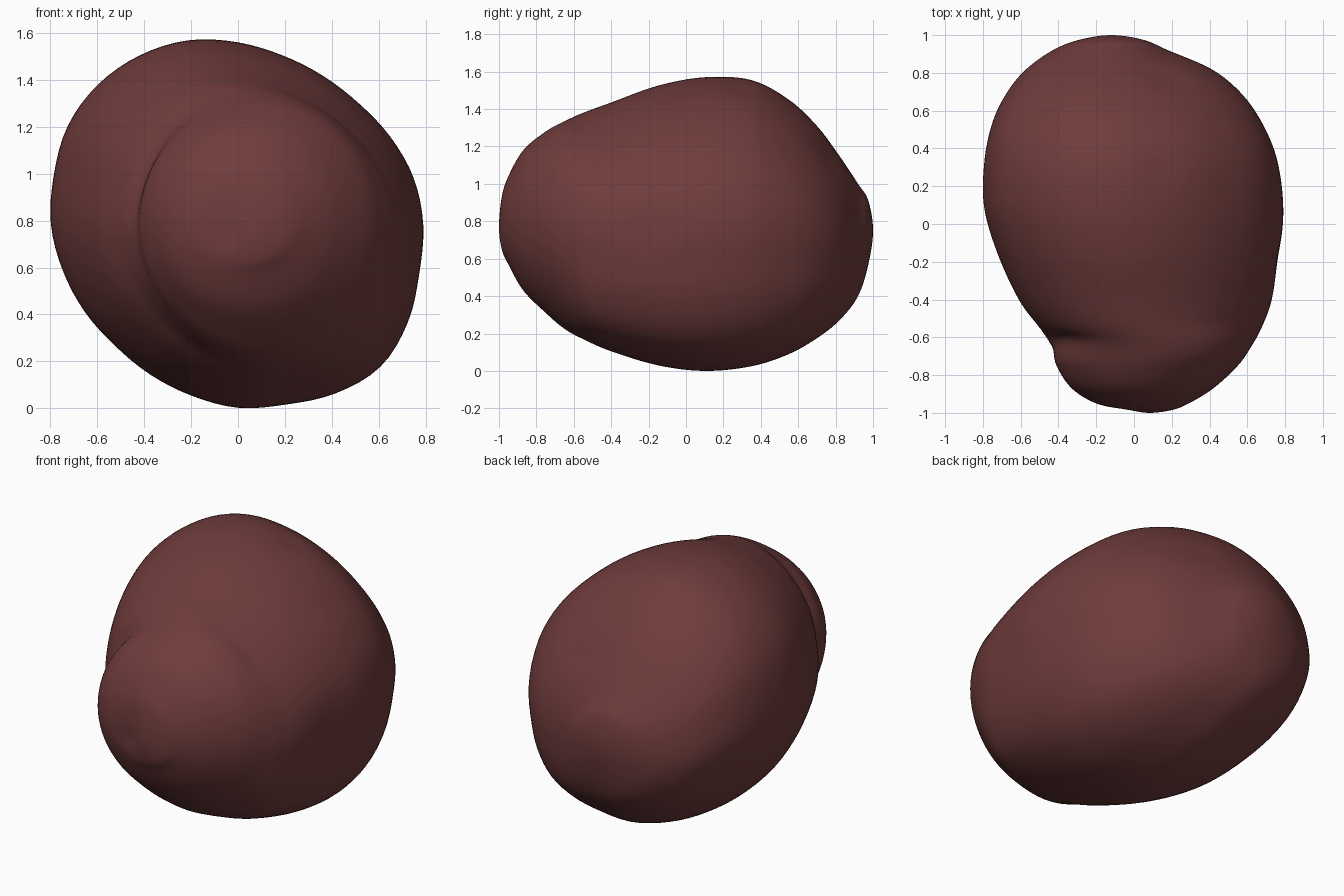
import bpy, bmesh, math
from mathutils import Vector

if "Cube" in bpy.data.objects:
    bpy.data.objects.remove(bpy.data.objects["Cube"])

# Cross-sections along the body: y, left x, right x, bottom z, top z
RINGS = [
    (-1.0, .08, .08, .77, .77),
    (-.985, -.04, .2, .65, .93),
    (-.95, -.2, .29, .57, 1.04),
    (-.87, -.33, .42, .43, 1.18),
    (-.75, -.41, .55, .31, 1.28),
    (-.65, -.435, .62, .225, 1.335),
    (-.55, -.50, .675, .17, 1.38),
    (-.4, -.61, .73, .105, 1.435),
    (-.15, -.725, .775, .03, 1.525),
    (.1, -.795, .79, 0, 1.57),
    (.35, -.79, .755, .025, 1.555),
    (.55, -.745, .67, .09, 1.45),
    (.7, -.67, .56, .175, 1.31),
    (.82, -.57, .41, .27, 1.15),
    (.92, -.43, .18, .40, 1.0),
    (.975, -.29, .05, .57, .91),
    (1.0, -.12, -.12, .75, .75),
]
# Radii of the fullest section, every 15 degrees from +x towards +z
RADII = [.79, .775, .75, .73, .73, .745, .775, .81, .83, .84, .835, .81,
         .795, .77, .75, .735, .74, .755, .78, .793, .83, .857, .835, .80]
STEPS, SIDES = 6, 96


def spline(a, b, c, d, t):
    return .5 * (2*b + (c-a)*t + (2*a-5*b+4*c-d)*t*t + (3*b-a-3*c+d)*t**3)


def smooth(lo, hi, v):
    t = max(0, min(1, (v-lo) / (hi-lo)))
    return t*t*(3-2*t)


def section(blend):
    """Unit-box outline, from a circle (0) to the lopsided body section (1)."""
    pts = []
    for i in range(SIDES):
        u = i * 24 / SIDES
        k = int(u)
        r = spline(*[RADII[(k+j) % 24] for j in (-1, 0, 1, 2)], u-k)
        r = .79 + (r-.79) * blend
        a = 2*math.pi*i/SIDES
        pts.append((r*math.cos(a), r*math.sin(a)))
    lo = [min(p[j] for p in pts) for j in (0, 1)]
    hi = [max(p[j] for p in pts) for j in (0, 1)]
    return [[(p[j]-lo[j]) / (hi[j]-lo[j]) for j in (0, 1)] for p in pts]


def ring(i):
    # Mirror past the ends so that the tips come out round
    if 0 <= i < len(RINGS):
        return RINGS[i]
    y, x0, x1, z0, z1 = RINGS[1 if i < 0 else -2]
    return (y, x1, x0, z1, z0)


# Lofted lump
bm = bmesh.new()
loops = []
for k in range(len(RINGS)-1):
    for s in range(STEPS):
        if k == 0 and s == 0:
            continue
        y, x0, x1, z0, z1 = [spline(*v, s/STEPS) for v in
                             zip(ring(k-1), ring(k), ring(k+1), ring(k+2))]
        full = smooth(-.72, -.5, y) * (1 - .4*smooth(.6, 1, y))
        loops.append([bm.verts.new((x0+(x1-x0)*u, y, z0+(z1-z0)*v))
                      for u, v in section(full)])
for a, b in zip(loops, loops[1:]):
    for i in range(SIDES):
        j = (i+1) % SIDES
        bm.faces.new((a[i], a[j], b[j], b[i]))
for row, loop in ((RINGS[0], loops[0]), (RINGS[-1], loops[-1])):
    tip = bm.verts.new((row[1], row[0], row[3]))
    for i in range(SIDES):
        bm.faces.new((tip, loop[i], loop[(i+1) % SIDES]))
bmesh.ops.recalc_face_normals(bm, faces=bm.faces)
bm.normal_update()

# Crease behind the front bulge (upper left) and shallow dimples
DIMPLES = [((.15, .3, 1.53), .09, .012), ((-.05, -.97, .75), .07, .008),
           ((.77, -.2, .75), .13, .010), ((.2, .8, 1.17), .12, .012)]
moves = []
for v in bm.verts:
    a = math.atan2(v.co.z-.78, v.co.x)
    d = .03 * math.exp(-((v.co.y+.62)/.045)**2 - ((a-2.5)/.5)**2)
    for c, r, depth in DIMPLES:
        d += depth * math.exp(-((v.co-Vector(c)).length/r)**2)
    moves.append((v, v.normal*d))
for v, m in moves:
    v.co -= m

mesh = bpy.data.meshes.new("lump")
bm.to_mesh(mesh)
bm.free()
mesh.polygons.foreach_set("use_smooth", [True]*len(mesh.polygons))
mat = bpy.data.materials.new("dark reddish brown")
mat.diffuse_color = (.162, .045, .045, 1)
mat.use_nodes = True
mat.node_tree.nodes["Principled BSDF"].inputs["Base Color"].default_value = mat.diffuse_color
mesh.materials.append(mat)
obj = bpy.data.objects.new("lump", mesh)
bpy.context.collection.objects.link(obj)
